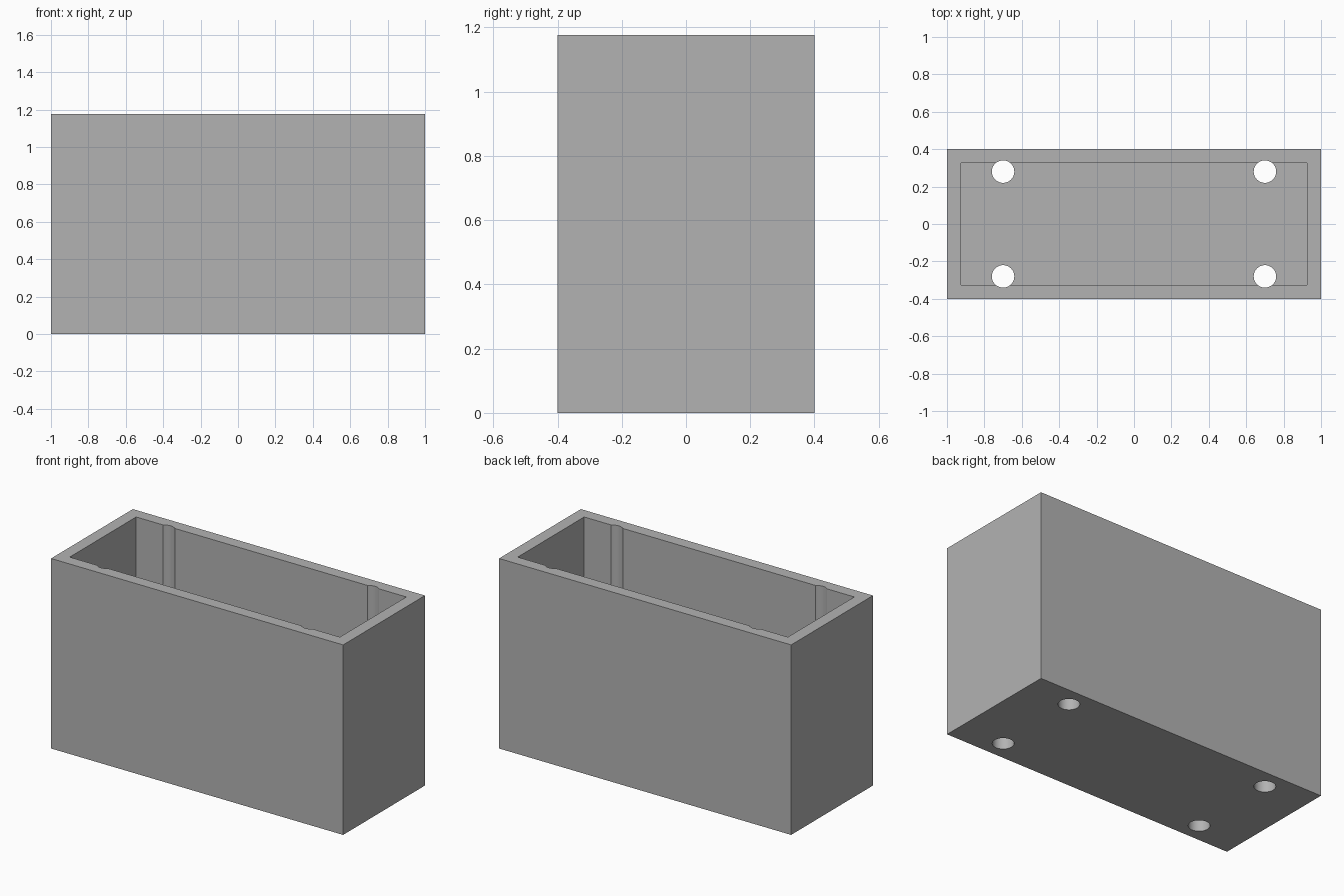
import bpy

if "Cube" in bpy.data.objects:
    bpy.data.objects.remove(bpy.data.objects["Cube"], do_unlink=True)

LENGTH, DEPTH, HEIGHT = 2.0, 0.8, 1.176
WALL, FLOOR = 0.075, 0.08
HOLE_X, HOLE_Y, HOLE_R = 0.7, 0.28, 0.06

grey = bpy.data.materials.new("plain grey")
grey.use_nodes = True
colour = (0.45, 0.45, 0.45, 1)
grey.diffuse_color = colour
grey.node_tree.nodes["Principled BSDF"].inputs["Base Color"].default_value = colour


def block(name, size, bottom):
    bpy.ops.mesh.primitive_cube_add(size=1, location=(0, 0, bottom + size[2] / 2))
    obj = bpy.context.object
    obj.name = name
    obj.scale = size
    bpy.ops.object.transform_apply(location=True, rotation=False, scale=True)
    obj.data.materials.append(grey)
    return obj


def cut(target, cutter):
    cutter.hide_render = True
    mod = target.modifiers.new(cutter.name, "BOOLEAN")
    mod.operation = "DIFFERENCE"
    mod.solver = "EXACT"
    mod.object = cutter
    bpy.context.view_layer.objects.active = target
    bpy.ops.object.modifier_apply(modifier=mod.name)
    bpy.data.objects.remove(cutter, do_unlink=True)


# Open-topped box
box = block("open_box", (LENGTH, DEPTH, HEIGHT), 0)
cavity = block("cavity_cutter", (LENGTH - 2 * WALL, DEPTH - 2 * WALL, HEIGHT), FLOOR)
cut(box, cavity)

# Full-height drill holes: through the floor and grooving the long walls
for x in (-HOLE_X, HOLE_X):
    for y in (-HOLE_Y, HOLE_Y):
        bpy.ops.mesh.primitive_cylinder_add(vertices=48, radius=HOLE_R,
                                            depth=HEIGHT * 2, location=(x, y, HEIGHT / 2))
        drill = bpy.context.object
        drill.name = "drill_cutter"
        drill.data.materials.append(grey)
        cut(box, drill)

# Smooth the round holes, keep the box edges crisp
bpy.ops.object.select_all(action="DESELECT")
box.select_set(True)
bpy.context.view_layer.objects.active = box
bpy.ops.object.shade_smooth_by_angle(angle=0.5)
